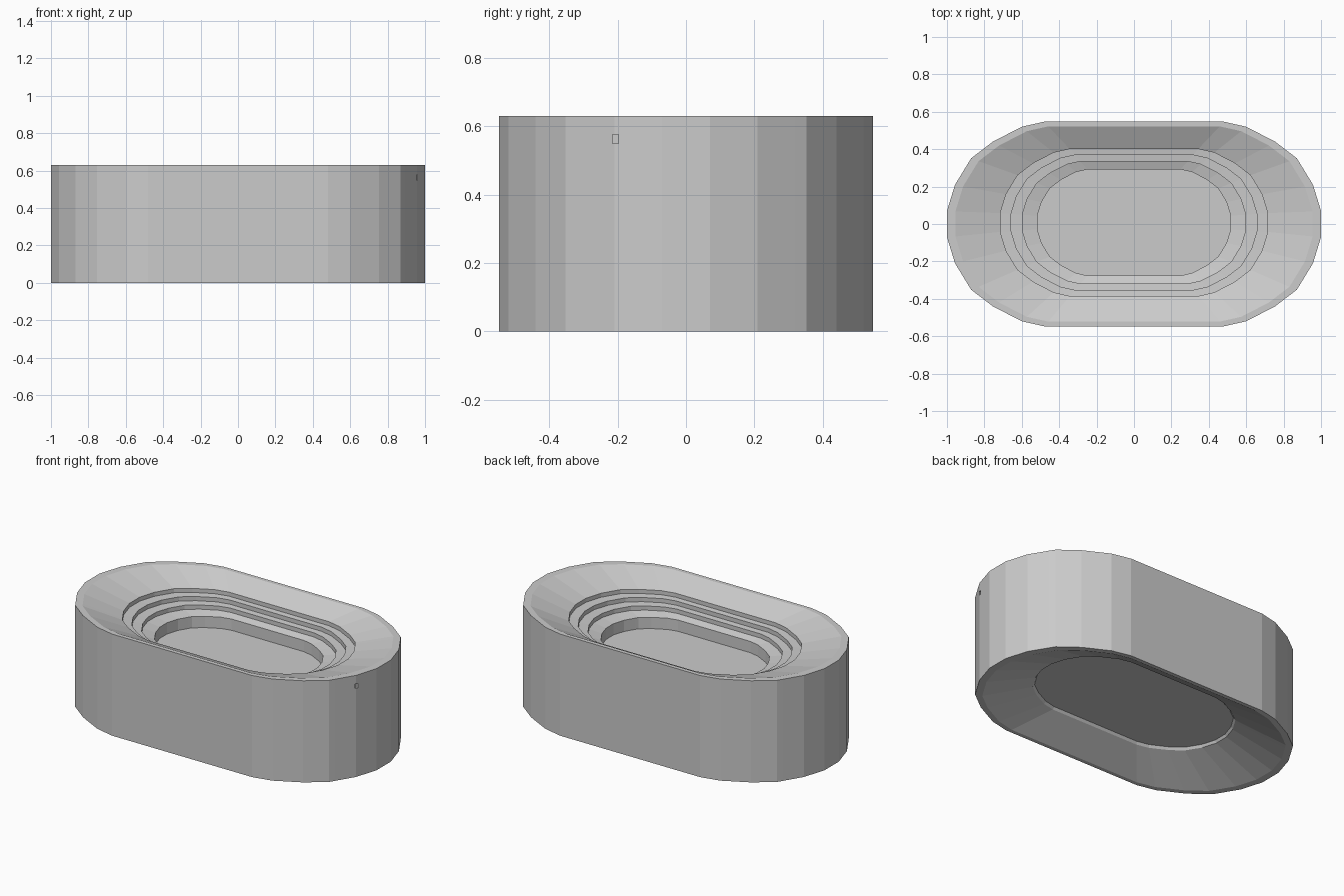
import bpy, bmesh

if "Cube" in bpy.data.objects:
    bpy.data.objects.remove(bpy.data.objects["Cube"])

# One quarter of the faceted oval outline, at full size
QUARTER = [(1.0, .07), (.957, .21), (.89, .32), (.87, .352), (.755, .44), (.60, .52), (.48, .547)]
HALF_Y = .547


def outline():
    q = QUARTER
    return (q + [(-x, y) for x, y in reversed(q)] +
            [(-x, -y) for x, y in q] + [(x, -y) for x, y in reversed(q)])


def add_ring(bm, rx, ry, z, dy=0.0):
    return [bm.verts.new((x * rx, y * ry / HALF_Y + dy, z)) for x, y in outline()]


def loft(name, sections):
    bm = bmesh.new()
    rings = [add_ring(bm, *s) for s in sections]
    for a, b in zip(rings, rings[1:]):
        n = len(a)
        for i in range(n):
            j = (i + 1) % n
            bm.faces.new((a[i], a[j], b[j], b[i]))
    bm.faces.new(rings[0])
    bm.faces.new(rings[-1])
    bmesh.ops.recalc_face_normals(bm, faces=bm.faces[:])
    mesh = bpy.data.meshes.new(name)
    bm.to_mesh(mesh)
    bm.free()
    obj = bpy.data.objects.new(name, mesh)
    bpy.context.collection.objects.link(obj)
    return obj


# Underside recess, outer wall, rim, stepped bowl and floor as one closed body
D = .008
basin = loft("oval_stepped_basin", [
    (.63, .335, .125), (.64, .345, .11),
    (.955, .522, .0), (1, HALF_Y, 0),
    (1, HALF_Y, .63), (.955, .522, .63),
    (.715, .393, .565, D), (.715, .393, .540, D),
    (.657, .361, .536, D), (.657, .361, .510, D),
    (.597, .327, .506, D), (.597, .327, .480, D),
    (.517, .284, .465, D), (.517, .284, .395, D),
])

# Small slot in the outer wall near the right end
bpy.ops.mesh.primitive_cube_add(size=1, location=(.96, -.206, .563))
cutter = bpy.context.object
cutter.name = "slot_cutter"
cutter.scale = (.025, .018, .027)
cutter.hide_render = True
cut = basin.modifiers.new("slot", 'BOOLEAN')
cut.operation = 'DIFFERENCE'
cut.solver = 'EXACT'
cut.object = cutter
bpy.context.view_layer.objects.active = basin
bpy.ops.object.modifier_apply(modifier=cut.name)
bpy.data.objects.remove(cutter)
